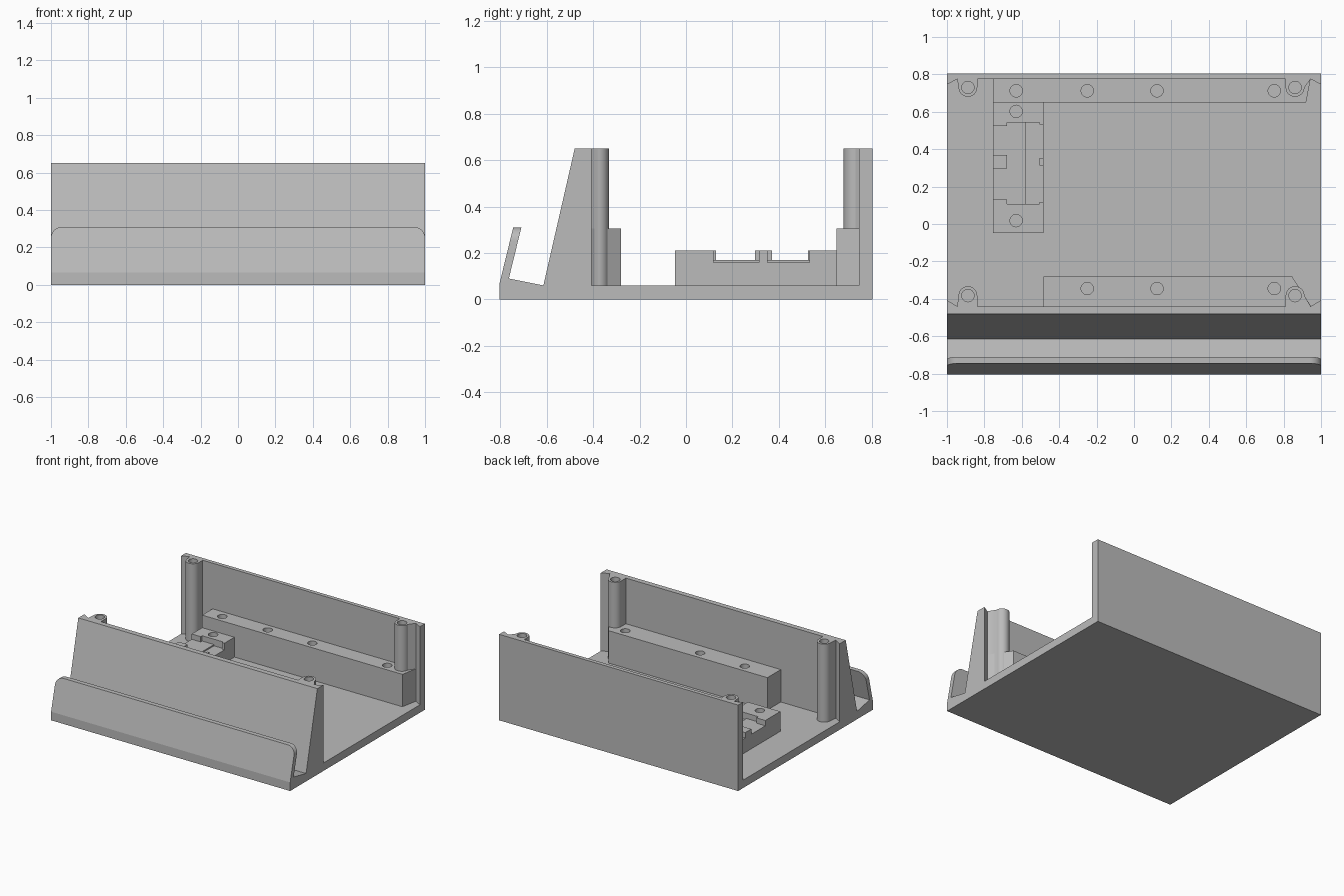
import bpy, bmesh, math

if "Cube" in bpy.data.objects:
    bpy.data.objects.remove(bpy.data.objects["Cube"])

grey = bpy.data.materials.new("plain grey")
grey.diffuse_color = (0.5, 0.5, 0.5, 1)
grey.use_nodes = True
grey.node_tree.nodes["Principled BSDF"].inputs["Base Color"].default_value = grey.diffuse_color


def make(name, rings):
    """Solid between two matching outlines."""
    bm = bmesh.new()
    a, b = [[bm.verts.new(p) for p in r] for r in rings]
    n = len(a)
    bm.faces.new(a)
    bm.faces.new(b[::-1])
    for i in range(n):
        j = (i + 1) % n
        bm.faces.new((a[i], b[i], b[j], a[j]))
    bmesh.ops.recalc_face_normals(bm, faces=bm.faces)
    mesh = bpy.data.meshes.new(name)
    bm.to_mesh(mesh)
    bm.free()
    mesh.materials.append(grey)
    ob = bpy.data.objects.new(name, mesh)
    bpy.context.collection.objects.link(ob)
    return ob


def plan(name, pts, z0, z1):
    return make(name, [[(x, y, z) for x, y in pts] for z in (z0, z1)])


def arc(cx, cy, r, a0, a1, n):
    return [(cx + r * math.cos(math.radians(a0 + (a1 - a0) * i / n)),
             cy + r * math.sin(math.radians(a0 + (a1 - a0) * i / n))) for i in range(n + 1)]


def cut(ob, cutter):
    mod = ob.modifiers.new("cut", 'BOOLEAN')
    mod.operation, mod.solver, mod.object = 'DIFFERENCE', 'EXACT', cutter
    bpy.context.view_layer.objects.active = ob
    bpy.ops.object.modifier_apply(modifier=mod.name)
    bpy.data.objects.remove(cutter, do_unlink=True)


def drill(ob, x, y, z0, z1, r=0.033):
    cut(ob, plan("drill", arc(x, y, r, 0, 360, 32)[:-1], z0, z1))


def smooth(ob):
    bpy.ops.object.select_all(action='DESELECT')
    ob.select_set(True)
    bpy.context.view_layer.objects.active = ob
    bpy.ops.object.shade_smooth_by_angle(angle=math.radians(30))


FLOOR, TOP, RAIL = 0.06, 0.65, 0.305

# Tray: floor, back wall and sloping front wall in one profile
profile = [(-0.805, 0), (0.805, 0), (0.805, TOP), (0.775, TOP), (0.775, FLOOR),
           (-0.44, FLOOR), (-0.44, TOP), (-0.48, TOP), (-0.615, FLOOR),
           (-0.765, 0.09), (-0.805, 0.065)]
make("tray", [[(x, y, z) for y, z in profile] for x in (-1, 1)])

# Leaning front lip with rounded top corners
outline = ([(-1, 0.065), (1, 0.065)] + arc(0.94, 0.25, 0.06, 0, 90, 10)
           + arc(-0.94, 0.25, 0.06, 90, 180, 10))
lip = make("front_lip", [[(x, -0.805 + 0.245 * (z - 0.065) + t, z) for x, z in outline]
                         for t in (0, 0.035)])
smooth(lip)

# Screw posts webbed to the walls, and thickened wall ends
for cx, side in ((-0.888, -1), (0.861, 1)):
    for cy, wall, end, s, label in ((0.73, 0.775, 0.745, 1, "back"),
                                    (-0.383, -0.44, -0.407, -1, "front")):
        tag = label + ("_left" if side < 0 else "_right")
        rear = wall + s * 0.01
        half = arc(cx, cy, 0.05, 180, 180 + s * 180, 20)
        left = cx - 0.05 if side > 0 else -0.945
        right = 0.945 if side > 0 else cx + 0.05
        post = plan("screw_post_" + tag,
                    half + [(right, wall), (right, rear), (left, rear), (left, wall)],
                    FLOOR - 0.01, TOP)
        drill(post, cx, cy, 0.3, 0.7)
        smooth(post)
        plan("wall_end_" + tag,
             [(side * 0.945, wall), (side, end), (side, rear), (side * 0.945, rear)],
             FLOOR - 0.01, TOP)

# Mounting rails along the walls
back_rail = plan("back_rail", [(-0.755, 0.65), (0.92, 0.65), (0.945, 0.78), (-0.755, 0.78)],
                 FLOOR - 0.01, RAIL)
front_rail = plan("front_rail", [(-0.485, -0.445), (0.95, -0.445), (0.845, -0.28),
                                 (-0.485, -0.28)], FLOOR - 0.01, RAIL)
for x in (-0.63, -0.25, 0.123, 0.75):
    drill(back_rail, x, 0.712, 0.1, 0.4)
    if x > -0.5:
        drill(front_rail, x, -0.345, 0.1, 0.4)

# Holder block with a stepped pocket
holder = plan("holder_block", [(-0.755, -0.048), (-0.485, -0.048), (-0.485, 0.655),
                               (-0.755, 0.655)], FLOOR - 0.01, 0.21)
cut(holder, plan("pocket_left", [
    (-0.8, 0.13), (-0.68, 0.13), (-0.68, 0.107), (-0.58, 0.107), (-0.58, 0.543),
    (-0.68, 0.543), (-0.68, 0.525), (-0.8, 0.525), (-0.8, 0.37), (-0.68, 0.37),
    (-0.68, 0.298), (-0.8, 0.298)], 0.17, 0.3))
cut(holder, plan("pocket_right", [
    (-0.581, 0.107), (-0.505, 0.107), (-0.505, 0.118), (-0.45, 0.118), (-0.45, 0.314),
    (-0.505, 0.314), (-0.505, 0.352), (-0.45, 0.352), (-0.45, 0.532), (-0.505, 0.532),
    (-0.505, 0.543), (-0.581, 0.543)], 0.16, 0.3))
for y in (0.018, 0.602):
    drill(holder, -0.63, y, 0.08, 0.3)
for ob in (back_rail, front_rail, holder):
    smooth(ob)
